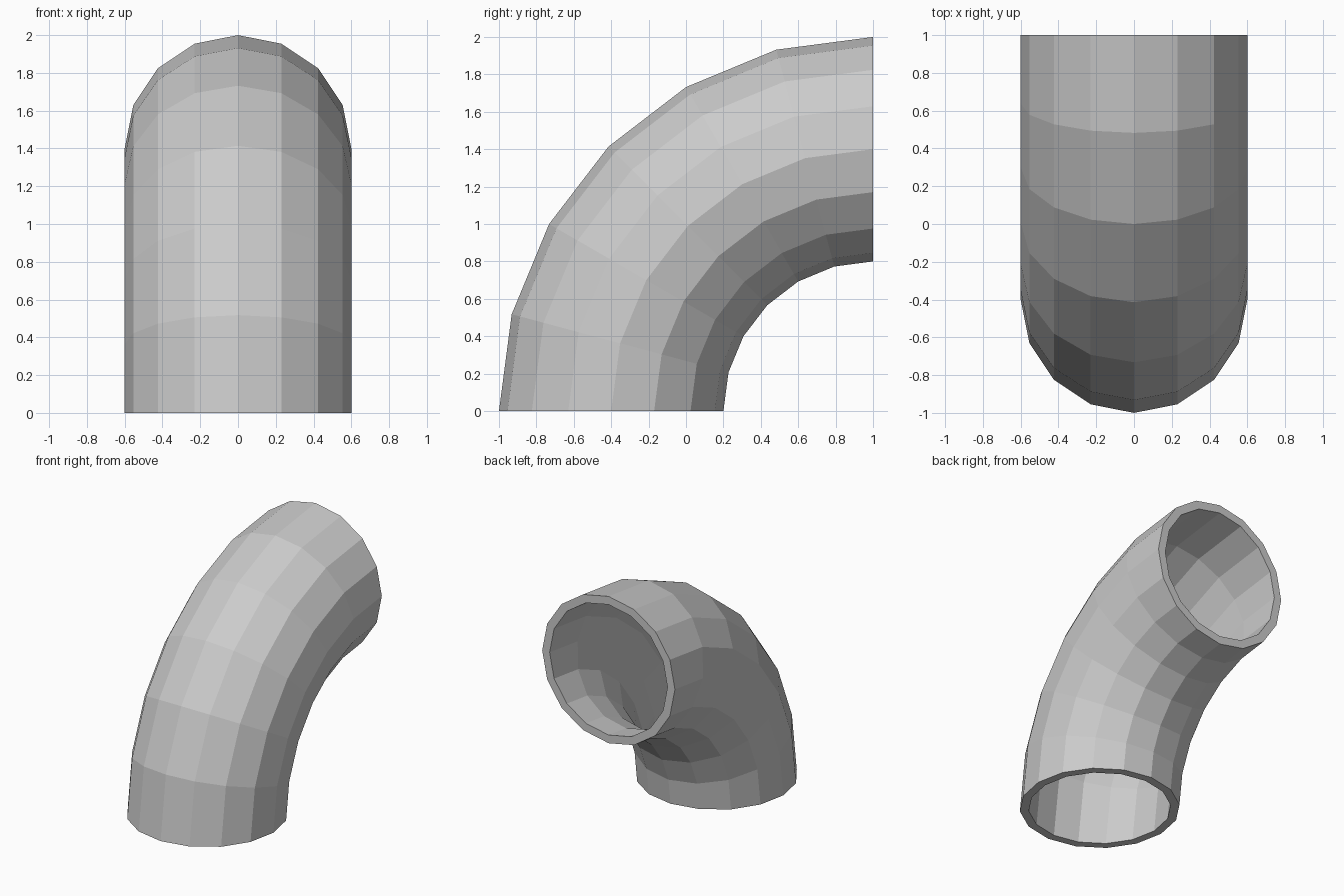
import bpy, bmesh
from math import sin, cos, pi

cube = bpy.data.objects.get("Cube")
if cube:
    bpy.data.objects.remove(cube, do_unlink=True)

SIDES, STEPS = 16, 6
BEND, OUTER, INNER = 1.4, 0.6, 0.533

grey = bpy.data.materials.new("pipe_grey")
grey.use_nodes = True
color = (0.6, 0.6, 0.6, 1)
grey.diffuse_color = color
grey.node_tree.nodes["Principled BSDF"].inputs["Base Color"].default_value = color

bm = bmesh.new()


def ring(radius, angle):
    """Circle of vertices across the pipe at one angle of the bend."""
    verts = []
    for i in range(SIDES):
        t = 2 * pi * i / SIDES
        reach = BEND + radius * cos(t)
        verts.append(bm.verts.new((radius * sin(t), 1 - reach * cos(angle), reach * sin(angle))))
    return verts


def bridge(a, b):
    for i in range(SIDES):
        j = (i + 1) % SIDES
        bm.faces.new((a[i], a[j], b[j], b[i]))


# Outer wall, inner wall and the two flat rims
angles = [pi / 2 * s / STEPS for s in range(STEPS + 1)]
outer = [ring(OUTER, a) for a in angles]
inner = [ring(INNER, a) for a in angles]
for wall in (outer, inner):
    for a, b in zip(wall, wall[1:]):
        bridge(a, b)
for end in (0, -1):
    bridge(outer[end], inner[end])
bmesh.ops.recalc_face_normals(bm, faces=bm.faces)

mesh = bpy.data.meshes.new("pipe_elbow")
bm.to_mesh(mesh)
bm.free()
mesh.materials.append(grey)
elbow = bpy.data.objects.new("pipe_elbow", mesh)
bpy.context.collection.objects.link(elbow)
